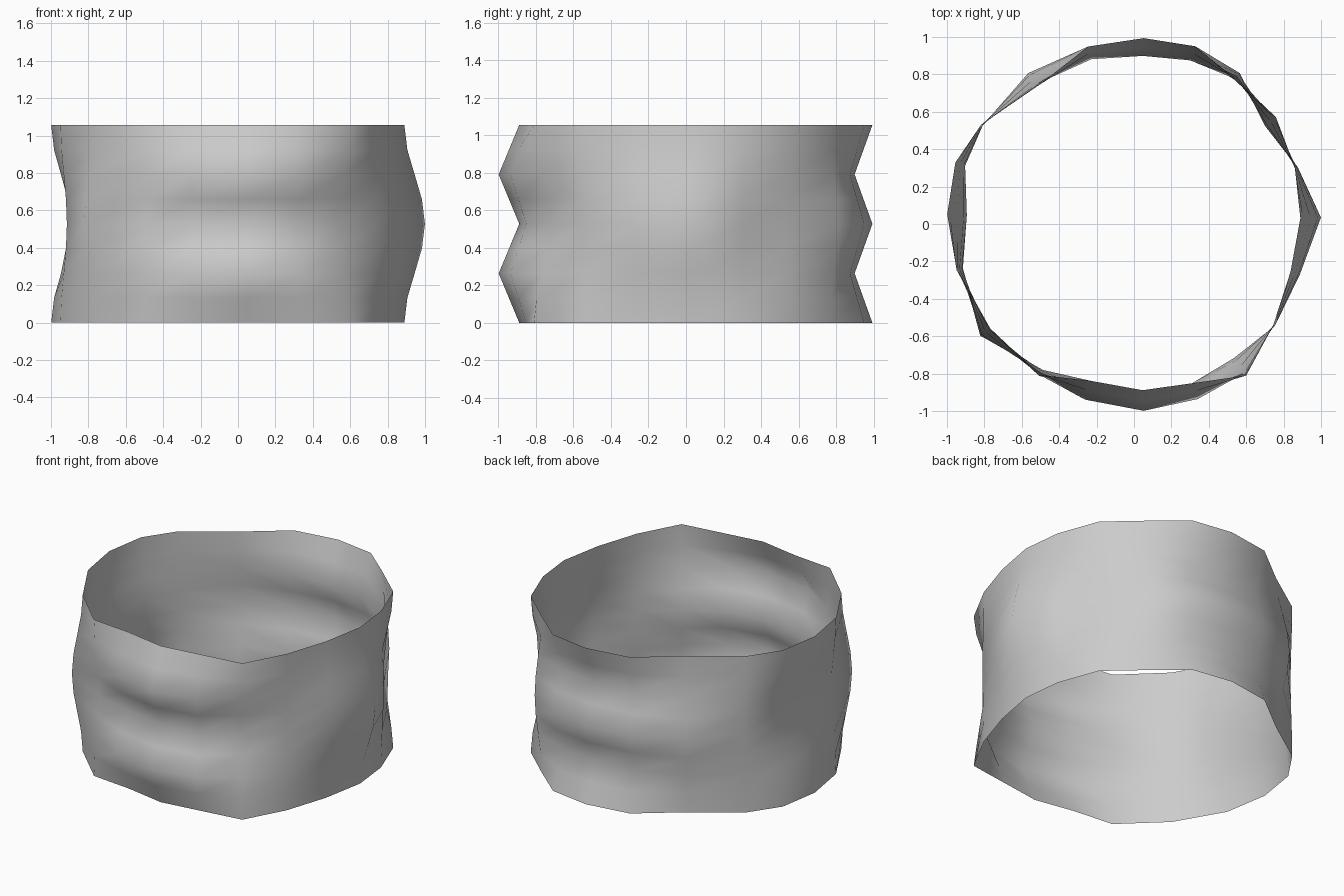
import bpy, bmesh
from math import sin, cos, pi, radians

if "Cube" in bpy.data.objects:
    bpy.data.objects.remove(bpy.data.objects["Cube"])

HEIGHT = 1.055
ROWS = 8

# Columns around the band: angle, radius at the rim, opposite wave radius, waves in the height
COLUMNS = [
    (2, .89, 1.0, 1), (19, .91, .927, 1), (37, .95, .875, 1), (55, .94, .985, 1),
    (71, 1.005, .925, 2), (87, .995, .9, 2), (104.5, .98, .91, 2), (125, .9, .985, 1),
    (147, .975, .965, 1), (161, 1.01, .955, 1), (177, 1.0, .895, 1), (194.5, .98, .945, 1),
    (216, .95, 1.016, 1), (238, .957, .92, 1), (254.5, .87, .975, 2), (273, .89, 1.0, 2),
    (290, .906, .996, 2), (306.5, 1.008, .894, 1), (324, .92, .93, 1), (343, .875, .927, 1),
]

bm = bmesh.new()
# Rippled rings stacked from bottom to top
rings = []
for j in range(ROWS + 1):
    t = j / ROWS
    ring = []
    for ang, rim, other, waves in COLUMNS:
        k = (1 + cos(2 * pi * waves * t)) / 2
        r = other + (rim - other) * k
        a = radians(ang)
        ring.append(bm.verts.new((r * cos(a), r * sin(a), HEIGHT * t)))
    rings.append(ring)

# Open wall between the rings
n = len(COLUMNS)
for lo, hi in zip(rings, rings[1:]):
    for i in range(n):
        k = (i + 1) % n
        bm.faces.new((lo[i], lo[k], hi[k], hi[i]))
for f in bm.faces:
    f.smooth = True

mesh = bpy.data.meshes.new("rippled_band")
bm.to_mesh(mesh)
bm.free()
band = bpy.data.objects.new("rippled_band", mesh)
bpy.context.collection.objects.link(band)
